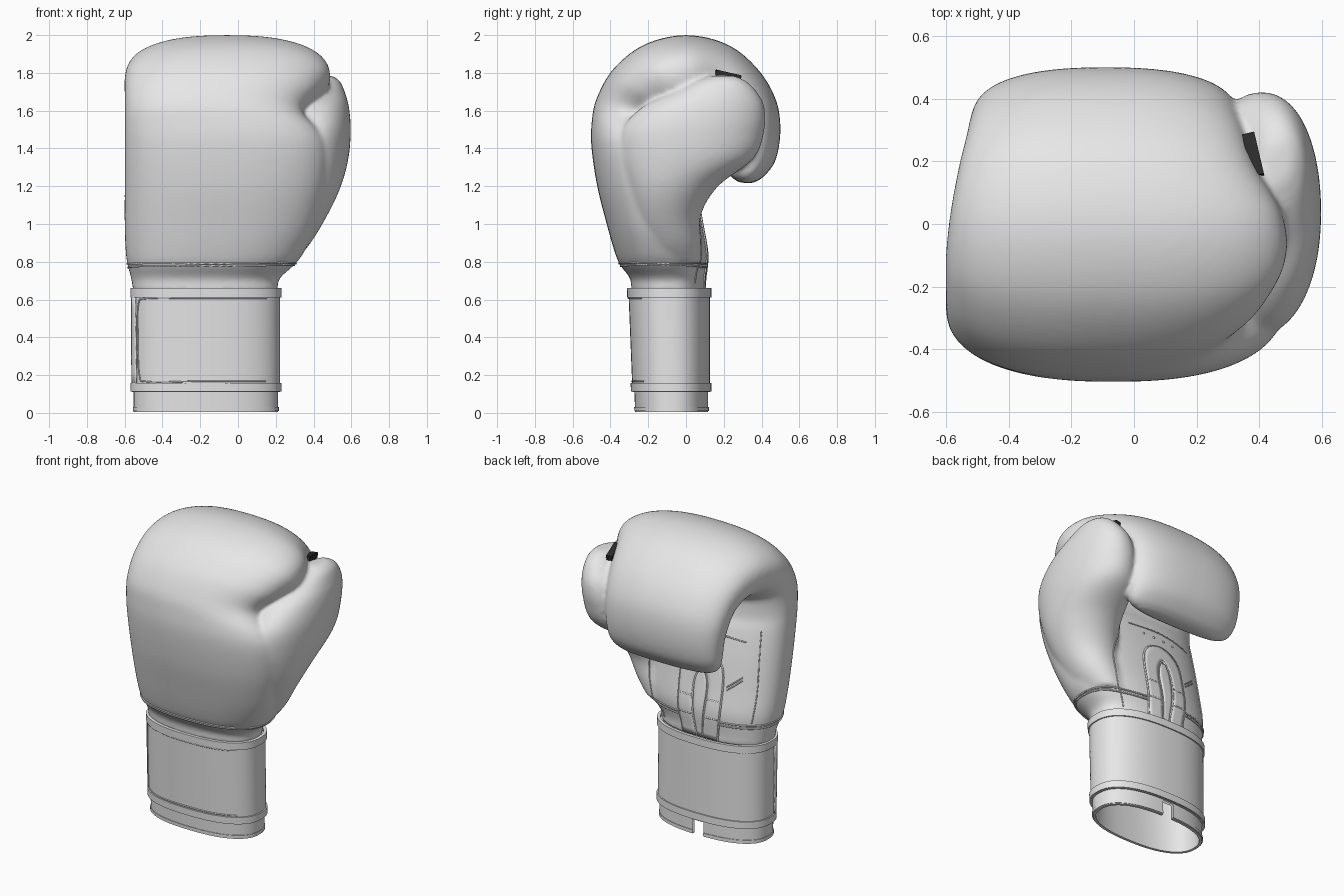
import bpy, bmesh, math
from mathutils import Vector
from mathutils.bvhtree import BVHTree

if "Cube" in bpy.data.objects:
    bpy.data.objects.remove(bpy.data.objects["Cube"])


def material(name, value):
    mat = bpy.data.materials.new(name)
    mat.use_nodes = True
    colour = (value, value, value, 1)
    mat.diffuse_color = colour
    mat.node_tree.nodes["Principled BSDF"].inputs["Base Color"].default_value = colour
    return mat


leather = material("pale grey leather", 0.8)
lining = material("white lining", 0.95)
webbing = material("dark webbing", 0.025)


def spline(rows, steps=6):
    """Smooth interpolation through rows of numbers."""
    rows = [Vector(r) for r in rows]
    ends = [2 * rows[0] - rows[1]] + rows + [2 * rows[-1] - rows[-2]]
    out = []
    for a, b, c, d in zip(ends, ends[1:], ends[2:], ends[3:]):
        for i in range(steps):
            t = i / steps
            out.append(b + (c - a) * t / 2 + (2 * a - 5 * b + 4 * c - d) * t * t / 2
                       + (3 * b - a - 3 * c + d) * t ** 3 / 2)
    return out + [rows[-1]]


def oval(centre, u, v, power, count=64):
    """Rounded-rectangle ring spanned by half axes u and v."""
    ring = []
    for i in range(count):
        c, s = math.cos(math.tau * i / count), math.sin(math.tau * i / count)
        ring.append(centre + u * math.copysign(abs(c) ** (2 / power), c)
                    + v * math.copysign(abs(s) ** (2 / power), s))
    return ring


def loft(bm, rings, closed=True, capped=True):
    loops = [[bm.verts.new(p) for p in ring] for ring in rings]
    for a, b in zip(loops, loops[1:]):
        for i in range(len(a) if closed else len(a) - 1):
            j = (i + 1) % len(a)
            bm.faces.new((a[i], a[j], b[j], b[i]))
    if capped:
        bm.faces.new(loops[0])
        bm.faces.new(loops[-1])


def finish(bm, name, mat):
    bmesh.ops.recalc_face_normals(bm, faces=bm.faces)
    for face in bm.faces:
        face.smooth = True
    mesh = bpy.data.meshes.new(name)
    bm.to_mesh(mesh)
    bm.free()
    mesh.materials.append(mat)
    obj = bpy.data.objects.new(name, mesh)
    bpy.context.collection.objects.link(obj)
    return obj


def sharpen(obj):
    bpy.ops.object.select_all(action="DESELECT")
    obj.select_set(True)
    bpy.context.view_layer.objects.active = obj
    bpy.ops.object.shade_smooth_by_angle(angle=math.radians(40))


def surface(obj):
    bpy.context.view_layer.update()
    return BVHTree.FromObject(obj, bpy.context.evaluated_depsgraph_get())


def snap(tree, point, lift):
    spot, normal, _, _ = tree.find_nearest(Vector(point))
    return spot + normal * lift


def seam(name, tree, path, radius=0.004, cyclic=False):
    curve = bpy.data.curves.new(name, "CURVE")
    curve.dimensions = "3D"
    curve.bevel_depth = radius
    curve.bevel_resolution = 1
    pts = [snap(tree, p, radius / 3) for p in path]
    line = curve.splines.new("POLY")
    line.points.add(len(pts) - 1)
    for target, p in zip(line.points, pts):
        target.co = (*p, 1)
    line.use_cyclic_u = cyclic
    curve.materials.append(leather)
    obj = bpy.data.objects.new(name, curve)
    bpy.context.collection.objects.link(obj)


def patch(name, tree, edge_a, edge_b, mat, lift=0.002):
    """Thin plate laid on a surface between two edges."""
    bm = bmesh.new()
    rows = [[snap(tree, a.lerp(b, i / 4), lift) for i in range(5)]
            for a, b in zip(spline(edge_a), spline(edge_b))]
    loft(bm, rows, closed=False, capped=False)
    plate = finish(bm, name, mat).modifiers.new("thickness", "SOLIDIFY")
    plate.thickness, plate.offset = 0.008, 0


# Padded mitt: outer y z, inner y z, low x, high x, curling over into the fingers
mitt_rows = [
    (-.29, .64, .10, .64, -.555, .21), (-.295, .71, .10, .71, -.565, .22),
    (-.35, .785, .11, .785, -.585, .30), (-.38, .86, .11, .86, -.595, .355),
    (-.42, 1, .085, 1, -.6, .42), (-.47, 1.2, .05, 1.2, -.6, .47),
    (-.5, 1.4, .01, 1.36, -.6, .48), (-.5, 1.53, -.02, 1.43, -.6, .44),
    (-.475, 1.66, -.035, 1.51, -.6, .345),
    (-.385, 1.82, -.03, 1.55, -.6, .42), (-.22, 1.95, .02, 1.58, -.6, .485),
    (0, 2, .08, 1.59, -.585, .47), (.22, 1.95, .13, 1.57, -.56, .39),
    (.38, 1.82, .165, 1.53, -.535, .355), (.475, 1.66, .19, 1.46, -.52, .335),
    (.5, 1.5, .2, 1.4, -.505, .325), (.475, 1.34, .21, 1.32, -.49, .315),
    (.41, 1.25, .23, 1.26, -.46, .29), (.35, 1.215, .28, 1.22, -.38, .22)]
# Thumb: z, low y, high y, low x, high x
thumb_rows = [
    (.8, -.2, .08, .05, .3), (.9, -.25, .08, .05, .385), (1.05, -.3, .08, .09, .475),
    (1.2, -.33, .17, .14, .545), (1.35, -.355, .36, .18, .585), (1.5, -.34, .415, .2, .597),
    (1.62, -.23, .415, .25, .587), (1.7, -.07, .375, .32, .565),
    (1.755, .05, .32, .38, .54), (1.785, .13, .26, .42, .5)]

bm = bmesh.new()
rings = []
for oy, oz, iy, iz, x0, x1 in spline(mitt_rows):
    rings.append(oval(Vector(((x0 + x1) / 2, (oy + iy) / 2, (oz + iz) / 2)),
                      Vector(((x1 - x0) / 2, 0, 0)),
                      Vector((0, (oy - iy) / 2, (oz - iz) / 2)), 2.4))
loft(bm, rings)
rings = []
for z, y0, y1, x0, x1 in spline(thumb_rows):
    rings.append(oval(Vector(((x0 + x1) / 2, (y0 + y1) / 2, z)),
                      Vector(((x1 - x0) / 2, 0, 0)), Vector((0, (y1 - y0) / 2, 0)), 2.1))
loft(bm, rings)
mitt = finish(bm, "padded_mitt", leather)
blend = mitt.modifiers.new("blend", "REMESH")
blend.mode = "VOXEL"
blend.voxel_size = 0.0125
blend.use_smooth_shade = True
relax = mitt.modifiers.new("relax", "SMOOTH")
relax.factor, relax.iterations = 0.5, 10
skin = surface(mitt)


# Wrist sleeve, strap and bindings share one tapered oval section
def cuff_ring(z, grow):
    front = -.27 - .04 * z - grow
    back = .118 + grow
    return oval(Vector((-.17, (front + back) / 2, z)), Vector((.383 + grow, 0, 0)),
                Vector((0, (back - front) / 2, 0)), 2.4, 96)


def band(name, levels, grow, thickness, notch=0):
    """Closed hollow band, optionally with a notch low on the palm side."""
    bm = bmesh.new()
    rings = [cuff_ring(z, grow) for z in levels]
    rings += [cuff_ring(z, grow - thickness) for z in reversed(levels)]
    loft(bm, rings + rings[:1], capped=False)
    bmesh.ops.remove_doubles(bm, verts=bm.verts, dist=.00001)
    centres = [(f, f.calc_center_median()) for f in bm.faces]
    gap = [f for f, c in centres if abs(c.x + .17) < notch and c.y > 0 and c.z < .1]
    bmesh.ops.delete(bm, geom=gap, context="FACES")
    obj = finish(bm, name, leather)
    sharpen(obj)
    return obj


band("wrist_sleeve", (.005, .04, .07, .1, .64), -.001, .018, .03)
strap = band("wrist_strap", (.11, .25, .4, .55, .66), .009, .012)
band("top_binding", (.612, .66), .017, .012)
band("bottom_binding", (.112, .158), .017, .012)
band("sleeve_hem", (.01, .03), .003, .006, .03)
cuff = surface(strap)

# Free end of the strap on the front
patch("strap_end_binding", cuff, [(-.57, -.13, .13), (-.57, -.13, .64)],
      [(-.54, -.18, .13), (-.54, -.18, .64)], leather, .004)
end_line = [(.2, -.3, .605), (-.2, -.35, .605), (-.49, -.24, .605), (-.525, -.195, .57),
            (-.53, -.19, .4), (-.525, -.195, .2), (-.49, -.24, .165), (-.2, -.35, .165),
            (.2, -.3, .165)]
seam("strap_stitching", cuff, spline(end_line, 10), .004)

# Seams round the wrist where the padding ends
for z in (.768, .788):
    ring = oval(Vector((-.14, -.12, z)), Vector((.45, 0, 0)), Vector((0, .24, 0)), 2.5, 96)
    seam("wrist_seam", skin, ring, .005, True)

# Palm opening with its arched reinforcement
mid = -.17


def arch(foot, half, top):
    left = [(mid - foot, .12, .65), (mid - half, .12, .9), (mid - half * .9, .1, top - .08)]
    right = [(2 * mid - x, y, z) for x, y, z in reversed(left)]
    return left + [(mid, .09, top)] + right


outer_arch, inner_arch = arch(.13, .155, 1.22), arch(.02, .05, 1.11)
patch("palm_reinforcement", skin, outer_arch, inner_arch, leather)
slit = [(mid - .015, .12, .65), (mid - .04, .12, .9), (mid - .042, .12, 1.02), (mid - .015, .1, 1.09)]
patch("palm_opening", skin, slit, [(2 * mid - x, y, z) for x, y, z in slit], lining)
for path in (outer_arch, inner_arch):
    seam("arch_stitching", skin, spline(path, 10), .006)
for side in (-1, 1):
    for z in (.8, .92):
        seam("cross_stitching", skin, spline([(mid + side * .05, .12, z), (mid + side * .14, .12, z)]), .006)

# Remaining palm and thumb seams
palm_paths = [
    [(-.54, .08, .8), (-.56, .05, 1), (-.56, .03, 1.2), (-.55, 0, 1.4)],
    [(.17, .13, .68), (.2, .1, .85), (.22, .08, 1), (.2, .07, 1.15), (.14, .06, 1.3)],
    [(-.46, .05, 1.32), (-.2, .06, 1.34), (.06, .05, 1.32)],
    [(-.46, .08, 1.1), (-.35, .1, 1.02)], [(-.46, .08, 1.08), (-.35, .1, 1)]]
for path in palm_paths:
    seam("palm_seam", skin, spline(path, 12))

# Vent eyelets under the fingers
for i in range(4):
    bm = bmesh.new()
    bmesh.ops.create_uvsphere(bm, u_segments=10, v_segments=6, radius=.007)
    bmesh.ops.translate(bm, verts=bm.verts, vec=snap(skin, (-.29 + .08 * i, .06, 1.28), 0))
    finish(bm, "vent_eyelet", leather)

# Dark tab joining thumb and fingers
bm = bmesh.new()
bmesh.ops.create_cube(bm, size=1)
bmesh.ops.scale(bm, verts=bm.verts, vec=(.04, .14, .035))
tab = finish(bm, "thumb_tab", webbing)
tab.location = (.38, .22, 1.785)
tab.rotation_euler = (-.22, 0, .23)
sharpen(tab)
